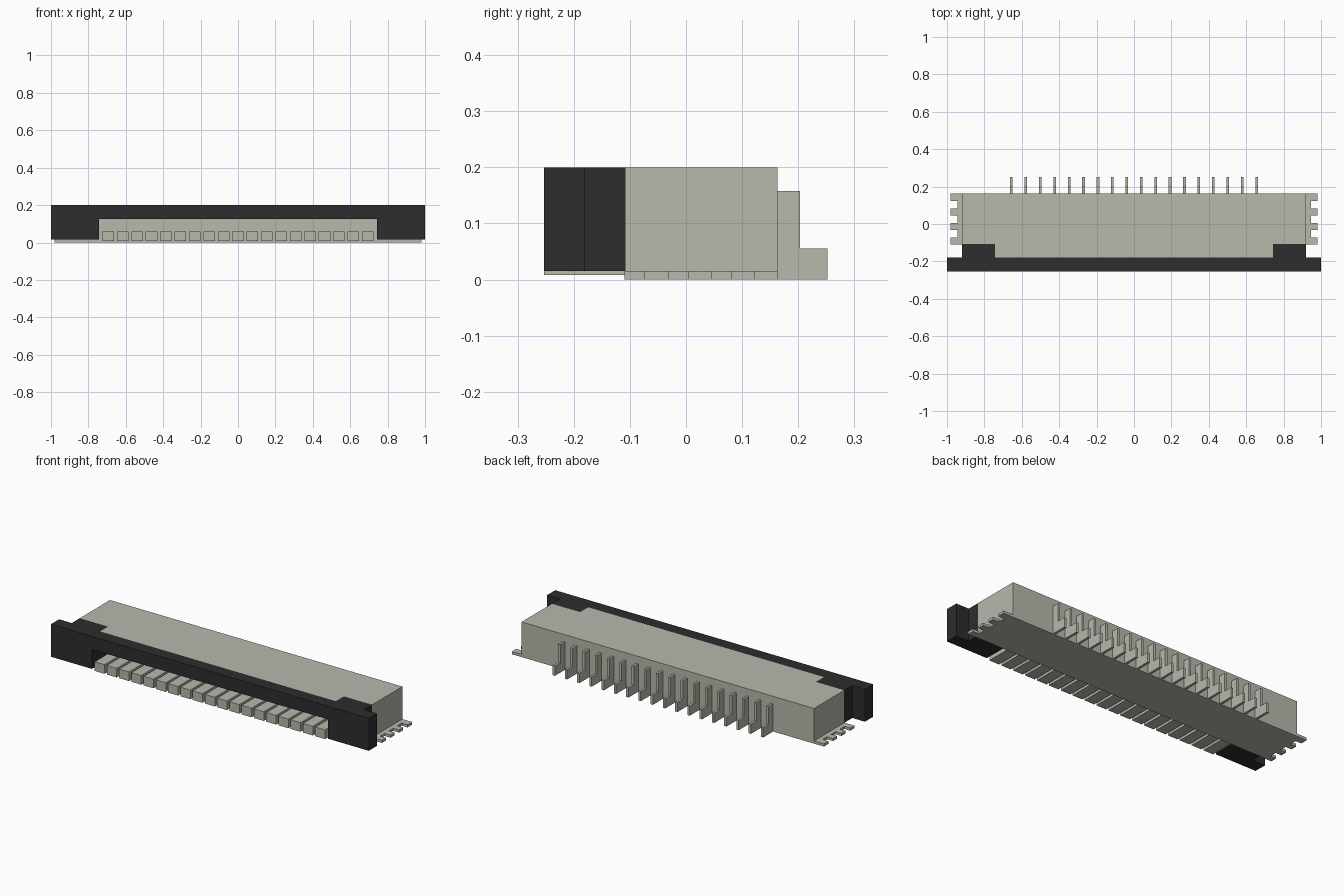
import bpy
import bmesh
from mathutils import Vector

if "Cube" in bpy.data.objects:
    bpy.data.objects.remove(bpy.data.objects["Cube"], do_unlink=True)


def make_material(name, colour):
    mat = bpy.data.materials.new(name)
    mat.use_nodes = True
    mat.diffuse_color = colour
    mat.node_tree.nodes["Principled BSDF"].inputs["Base Color"].default_value = colour
    return mat


BEIGE = make_material("warm grey", (0.48, 0.48, 0.42, 1))
BLACK = make_material("black plastic", (0.026, 0.026, 0.026, 1))


def prism(name, outline, axis, start, end, mat):
    """Extrude a 2D outline along x, y or z from start to end."""
    place = {
        "x": lambda a, b: (start, a, b),
        "y": lambda a, b: (a, start, b),
        "z": lambda a, b: (a, b, start),
    }[axis]
    bm = bmesh.new()
    face = bm.faces.new([bm.verts.new(place(a, b)) for a, b in outline])
    grown = bmesh.ops.extrude_face_region(bm, geom=[face])["geom"]
    shift = Vector([end - start if axis == c else 0 for c in "xyz"])
    bmesh.ops.translate(bm, vec=shift,
                        verts=[v for v in grown if isinstance(v, bmesh.types.BMVert)])
    bmesh.ops.recalc_face_normals(bm, faces=bm.faces)
    mesh = bpy.data.meshes.new(name)
    bm.to_mesh(mesh)
    bm.free()
    mesh.materials.append(mat)
    obj = bpy.data.objects.new(name, mesh)
    bpy.context.collection.objects.link(obj)
    return obj


def box(name, x, y, z, mat):
    return prism(name, [(x[0], y[0]), (x[1], y[0]), (x[1], y[1]), (x[0], y[1])],
                 "z", z[0], z[1], mat)


FRONT, STEP, SHOULDER, BACK = -0.253, -0.18, -0.108, 0.163
TOP, FLOOR, SLOT_TOP, SLOT = 0.2, 0.015, 0.125, 0.742

# Housing with a roof reaching forward over the cable slot
box("housing", (-0.92, 0.92), (SHOULDER, BACK), (0, TOP), BEIGE)
box("slot_roof", (-SLOT, SLOT), (STEP, SHOULDER), (SLOT_TOP, TOP), BEIGE)

# Dark front latch: bridge with two legs, and a shoulder block behind each leg
bridge = [(-1, FLOOR), (-SLOT, FLOOR), (-SLOT, SLOT_TOP), (SLOT, SLOT_TOP),
          (SLOT, FLOOR), (1, FLOOR), (1, TOP), (-1, TOP)]
prism("front_latch", bridge, "y", FRONT, STEP, BLACK)

# Side solder tabs: comb-shaped plates
fingers = [(-0.11, -0.073), (-0.032, 0.005), (0.045, 0.082), (0.122, BACK)]
for side, label in ((1, "left"), (-1, "right")):
    box("latch_shoulder_" + label, sorted((side * SLOT, side * 0.92)),
        (STEP, SHOULDER), (FLOOR, TOP), BLACK)
    comb = [(side * 0.92, BACK), (side * 0.92, fingers[0][0])]
    for low, high in fingers:
        comb += [(side * 0.982, low), (side * 0.982, high)]
        if high < BACK:
            comb.append((side * 0.945, high))
            following = fingers[fingers.index((low, high)) + 1][0]
            comb.append((side * 0.945, following))
    prism("solder_tab_" + label, comb, "z", 0, FLOOR, BEIGE)

PITCH = 0.0771

# Row of contact blocks in the slot
for i in range(19):
    x = (i - 9) * PITCH
    box(f"slot_contact_{i + 1}", (x - 0.031, x + 0.031), (FRONT, SHOULDER),
        (0.008, 0.06), BEIGE)

# Stepped thin pins along the back
pin = [(BACK, 0), (0.252, 0), (0.252, 0.055), (0.203, 0.055),
       (0.203, 0.158), (BACK, 0.158)]
for i in range(18):
    x = (i - 8.5) * PITCH
    prism(f"rear_pin_{i + 1}", pin, "x", x - 0.007, x + 0.007, BEIGE)
